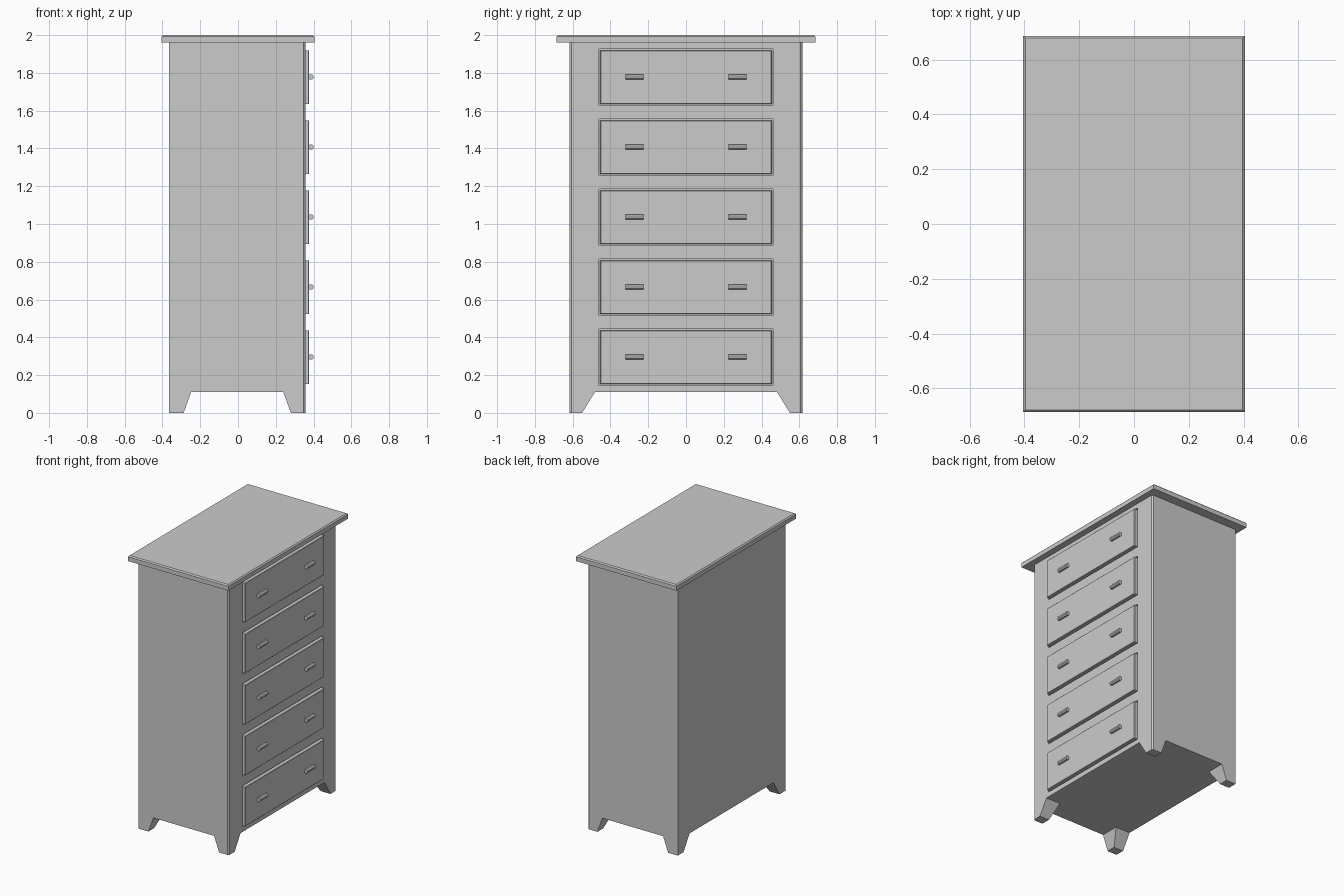
import bpy, bmesh, math

if "Cube" in bpy.data.objects:
    bpy.data.objects.remove(bpy.data.objects["Cube"])

FRONT, BACK, SIDE = 0.358, -0.366, 0.617   # cabinet limits
LEG_H, TOP_Z = 0.11, 1.96
CH = 0.01                                  # chamfer on drawer-side corners
POCKET = 0.345                             # depth plane of drawer pockets


def finish(name, bm):
    bmesh.ops.recalc_face_normals(bm, faces=bm.faces)
    me = bpy.data.meshes.new(name)
    bm.to_mesh(me)
    bm.free()
    ob = bpy.data.objects.new(name, me)
    bpy.context.collection.objects.link(ob)
    return ob


def loft(bm, low, high, z0, z1, cap_top=True):
    a = [bm.verts.new((x, y, z0)) for x, y in low]
    b = [bm.verts.new((x, y, z1)) for x, y in high]
    bm.faces.new(a)
    if cap_top:
        bm.faces.new(b)
    n = len(a)
    for i in range(n):
        j = (i + 1) % n
        bm.faces.new((a[i], a[j], b[j], b[i]))


def add_box(bm, x0, x1, y0, y1, z0, z1):
    loft(bm, [(x0, y0), (x1, y0), (x1, y1), (x0, y1)],
         [(x0, y0), (x1, y0), (x1, y1), (x0, y1)], z0, z1)


def bevel_face_edges(bm, axis, value, width):
    edges = [e for e in bm.edges
             if all(abs(v.co[axis] - value) < 1e-5 for v in e.verts)]
    bmesh.ops.bevel(bm, geom=edges, offset=width, segments=1,
                    affect='EDGES', profile=0.5)


drawer_z = [0.295 + 0.3705 * i for i in range(5)]

# cabinet with shallow drawer pockets
bm = bmesh.new()
plan = [(BACK, -SIDE), (FRONT - CH, -SIDE), (FRONT, -SIDE + CH),
        (FRONT, SIDE - CH), (FRONT - CH, SIDE), (BACK, SIDE)]
loft(bm, plan, plan, LEG_H, TOP_Z)
cabinet = finish("cabinet", bm)

bm = bmesh.new()
for z in drawer_z:
    add_box(bm, POCKET, FRONT + 0.1, -0.461, 0.461, z - 0.149, z + 0.149)
cutter = finish("pocket_cutter", bm)
cutter.hide_render = True
mod = cabinet.modifiers.new("pockets", 'BOOLEAN')
mod.operation = 'DIFFERENCE'
mod.solver = 'EXACT'
mod.object = cutter
bpy.context.view_layer.objects.active = cabinet
bpy.ops.object.modifier_apply(modifier=mod.name)
bpy.data.objects.remove(cutter)


# tapered corner legs
def leg(name, front, sy):
    def corner(dx, dy):
        o, s = (FRONT, -1) if front else (BACK, 1)
        outer = ([(o + s * CH, SIDE), (o, SIDE - CH)] if front
                 else [(o, SIDE)])
        pts = outer + [(o, SIDE - dy), (o + s * dx, SIDE - dy), (o + s * dx, SIDE)]
        return [(x, y * sy) for x, y in pts]
    bm = bmesh.new()
    loft(bm, corner(0.078, 0.067), corner(0.118, 0.135), 0, LEG_H, False)
    finish(name, bm)


for sy, tag in ((-1, "left"), (1, "right")):
    leg("front_leg_" + tag, True, sy)
    leg("back_leg_" + tag, False, sy)

# overhanging top board with a chamfered upper edge
bm = bmesh.new()
add_box(bm, -0.404, 0.404, -0.686, 0.686, TOP_Z, 2.0)
bevel_face_edges(bm, 2, 2.0, 0.008)
finish("top_board", bm)

# drawer fronts, each with a pair of octagonal bar handles
for i, z in enumerate(drawer_z, 1):
    bm = bmesh.new()
    add_box(bm, POCKET, 0.377, -0.454, 0.454, z - 0.142, z + 0.142)
    bevel_face_edges(bm, 0, 0.377, 0.003)
    finish(f"drawer_{i}", bm)
    for sy, tag in ((-1, "left"), (1, "right")):
        bpy.ops.mesh.primitive_cylinder_add(
            vertices=8, radius=0.0148, depth=0.094,
            location=(0.387, sy * 0.272, z + 0.001),
            rotation=(math.pi / 2, math.pi / 8, 0))
        handle = bpy.context.object
        handle.rotation_mode = 'XYZ'
        handle.rotation_euler = (math.pi / 2, 0, 0)
        # turn the octagon so that its flats face up and out
        for v in handle.data.vertices:
            c, s = math.cos(math.pi / 8), math.sin(math.pi / 8)
            v.co.x, v.co.y = v.co.x * c - v.co.y * s, v.co.x * s + v.co.y * c
        handle.name = f"handle_{i}_{tag}"
